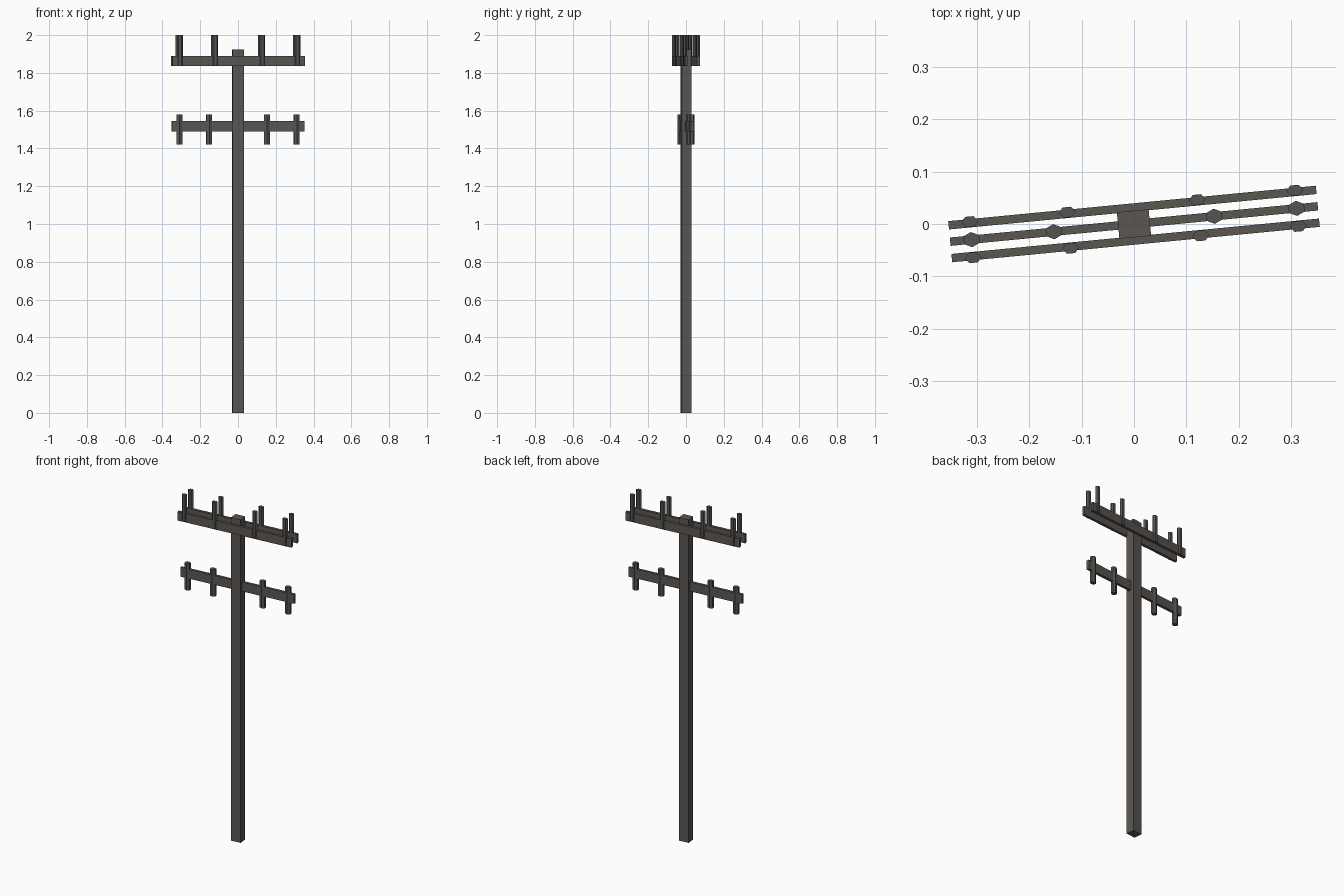
import bpy, bmesh, math
from mathutils import Matrix

if "Cube" in bpy.data.objects:
    bpy.data.objects.remove(bpy.data.objects["Cube"])

TURN = Matrix.Rotation(math.radians(5.5), 4, 'Z')  # whole pole is turned slightly


def material(name, rgb):
    m = bpy.data.materials.new(name)
    m.diffuse_color = (*rgb, 1)
    m.use_nodes = True
    m.node_tree.nodes["Principled BSDF"].inputs["Base Color"].default_value = m.diffuse_color
    return m


wood = material("weathered_wood", (0.105, 0.095, 0.085))
pin_grey = material("insulator_grey", (0.09, 0.088, 0.085))


def finish(bm, name, mat):
    bm.transform(TURN)
    mesh = bpy.data.meshes.new(name)
    bm.to_mesh(mesh)
    bm.free()
    mesh.materials.append(mat)
    bpy.context.collection.objects.link(bpy.data.objects.new(name, mesh))


def box(name, size, centre):
    bm = bmesh.new()
    bmesh.ops.create_cube(bm, size=1, matrix=Matrix.Translation(centre) @ Matrix.Diagonal((*size, 1)))
    finish(bm, name, wood)


def pin(name, x, y, z, rx, ry, start):
    # six-sided upright insulator pin, 0.16 tall
    bm = bmesh.new()
    bmesh.ops.create_cone(
        bm, cap_ends=True, segments=6, radius1=1, radius2=1, depth=0.16,
        matrix=Matrix.Translation((x, y, z)) @ Matrix.Diagonal((rx, ry, 1, 1))
        @ Matrix.Rotation(start, 4, 'Z'))
    finish(bm, name, pin_grey)


# Pole
box("pole", (0.061, 0.051, 1.923), (0, 0, 0.9615))

# Upper pair of crossarms, one on each face of the pole, pins on the outer side
for side, label in ((-1, "front"), (1, "back")):
    box(f"upper_crossarm_{label}", (0.706, 0.016, 0.053), (0, side * 0.0315, 1.8635))
    for i, x in enumerate((-0.312, -0.125, 0.125, 0.312)):
        pin(f"upper_pin_{label}_{i}", x, side * 0.0345, 1.92, 0.016, 0.0115, math.pi / 2)

# Lower crossarm through the pole, pins hang across it
box("lower_crossarm", (0.706, 0.016, 0.055), (0, 0, 1.5175))
for i, x in enumerate((-0.312, -0.154, 0.154, 0.312)):
    pin(f"lower_pin_{i}", x, 0, 1.50, 0.0175, 0.0145, 0)
